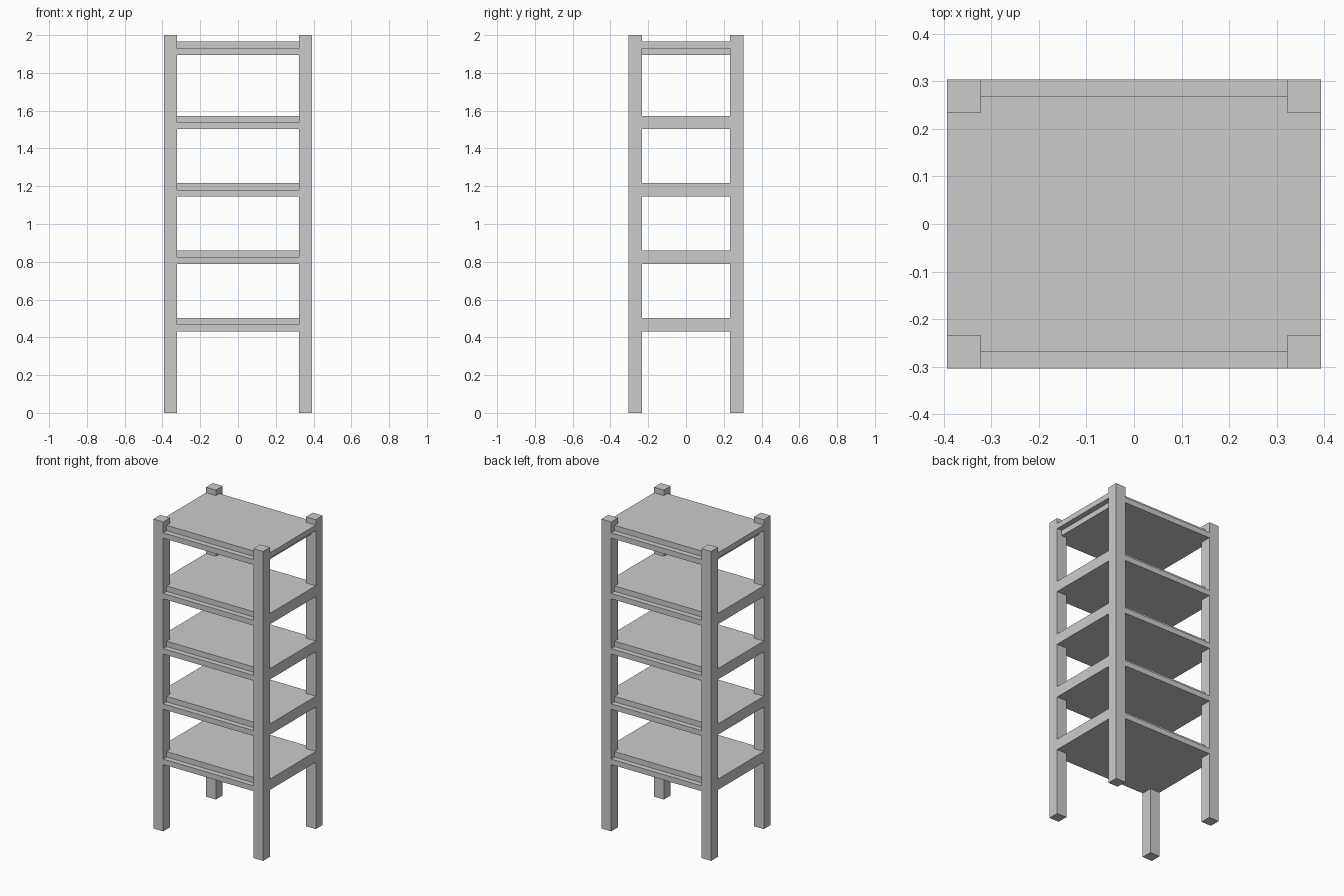
import bpy, bmesh

if "Cube" in bpy.data.objects:
    bpy.data.objects.remove(bpy.data.objects["Cube"])

X_OUT, X_IN = 0.3925, 0.322      # outer and inner faces of the posts
Y_OUT, Y_IN = 0.304, 0.234
STEP = 0.035                     # depth and height of the rail step


def prism(name, outline, z0, z1):
    """Extrude a flat outline from z0 to z1."""
    bm = bmesh.new()
    face = bm.faces.new([bm.verts.new((x, y, z0)) for x, y in outline])
    ext = bmesh.ops.extrude_face_region(bm, geom=[face])
    verts = [v for v in ext["geom"] if isinstance(v, bmesh.types.BMVert)]
    bmesh.ops.translate(bm, verts=verts, vec=(0, 0, z1 - z0))
    bmesh.ops.recalc_face_normals(bm, faces=bm.faces)
    mesh = bpy.data.meshes.new(name)
    bm.to_mesh(mesh)
    bm.free()
    obj = bpy.data.objects.new(name, mesh)
    bpy.context.collection.objects.link(obj)
    return obj


def box(name, x0, x1, y0, y1, z0, z1):
    return prism(name, [(x0, y0), (x1, y0), (x1, y1), (x0, y1)], z0, z1)


def board(name, x, y, z0, z1):
    """Board with its corners notched around the posts."""
    quarter = [(x, Y_IN), (X_IN, Y_IN), (X_IN, y)]
    outline = quarter + [(-a, b) for a, b in quarter[::-1]]
    outline += [(-a, -b) for a, b in outline]
    return prism(name, outline, z0, z1)


# Corner posts
for sx, side in ((-1, "left"), (1, "right")):
    for sy, end in ((-1, "front"), (1, "back")):
        xs = sorted((sx * X_IN, sx * X_OUT))
        ys = sorted((sy * Y_IN, sy * Y_OUT))
        box(f"{end}_{side}_post", *xs, *ys, 0, 2)

# Shelves with a lower rail along front and back
bottoms = [0.432, 0.789, 1.146, 1.503, 1.895]
y_board = Y_OUT - STEP
for i, z in enumerate(bottoms, 1):
    if i < len(bottoms):
        board(f"shelf_{i}", X_OUT, y_board, z, z + 2 * STEP)
    else:
        # Top shelf overhangs an inset base at the sides
        board("top_shelf_base", X_OUT - STEP, y_board, z, z + STEP)
        board("top_shelf", X_OUT, y_board, z + STEP, z + 2 * STEP)
    for sy, end in ((-1, "front"), (1, "back")):
        ys = sorted((sy * y_board, sy * Y_OUT))
        box(f"{end}_rail_{i}", -X_IN, X_IN, *ys, z, z + STEP)
